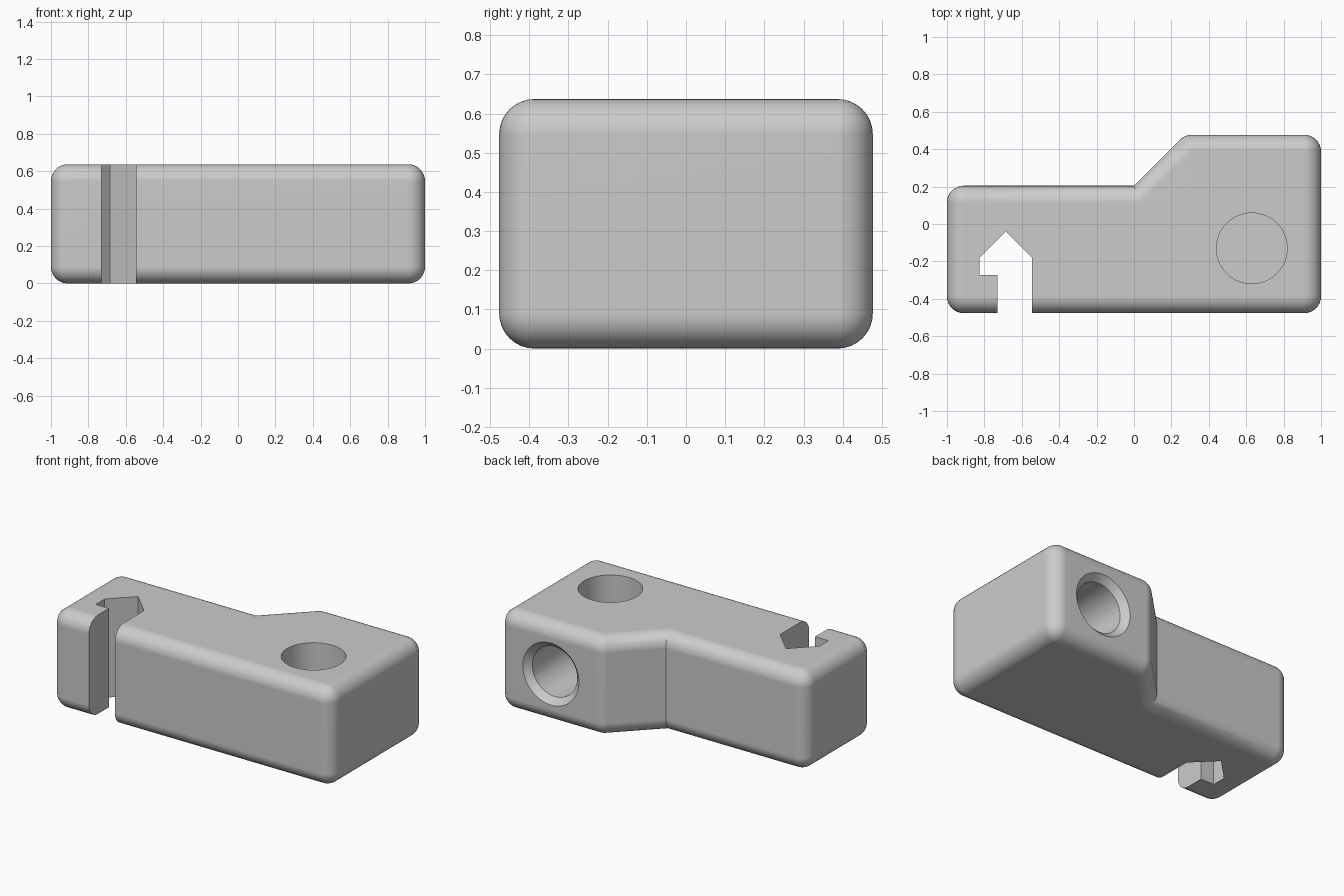
import bpy, bmesh, math
from mathutils import Vector, Matrix

cube = bpy.data.objects.get("Cube")
if cube:
    bpy.data.objects.remove(cube, do_unlink=True)

HEIGHT, RADIUS, STEPS = 0.637, 0.09, 8
HALF_Y = 0.477
HOLE_X, HOLE_Y = 0.63, -0.13

grey = bpy.data.materials.new("plain grey")
grey.use_nodes = True
grey.diffuse_color = (0.6, 0.6, 0.6, 1)
grey.node_tree.nodes["Principled BSDF"].inputs["Base Color"].default_value = (0.6, 0.6, 0.6, 1)


def make_object(name, bm):
    bmesh.ops.recalc_face_normals(bm, faces=bm.faces[:])
    mesh = bpy.data.meshes.new(name)
    bm.to_mesh(mesh)
    bm.free()
    mesh.materials.append(grey)
    obj = bpy.data.objects.new(name, mesh)
    bpy.context.collection.objects.link(obj)
    return obj


def rounded_ring(outline, spread):
    """Outline shrunk to its core, then grown by spread with round outer corners."""
    pts = [Vector(p) for p in outline]
    ring = []
    for i, p in enumerate(pts):
        a = (p - pts[i - 1]).normalized()
        b = (pts[(i + 1) % len(pts)] - p).normalized()
        n1, n2 = Vector((a.y, -a.x)), Vector((b.y, -b.x))
        miter = (n1 + n2) / (1 + n1.dot(n2))
        core = p - miter * RADIUS
        if a.cross(b) < 0:
            ring.append(core + miter * spread)
        else:
            ring += [core + n1.slerp(n2, k / STEPS) * spread for k in range(STEPS + 1)]
    return ring


def rounded_block(name, outline):
    bm = bmesh.new()
    quarter = [math.pi / 2 * k / STEPS for k in range(STEPS + 1)]
    levels = [(RADIUS - RADIUS * math.cos(t), RADIUS * math.sin(t)) for t in quarter]
    levels += [(HEIGHT - z, s) for z, s in reversed(levels)]
    rings = [[bm.verts.new((p.x, p.y, z)) for p in rounded_ring(outline, s)] for z, s in levels]
    for low, high in zip(rings, rings[1:]):
        for i in range(len(low)):
            bm.faces.new((low[i - 1], low[i], high[i], high[i - 1]))
    bm.faces.new(rings[0])
    bm.faces.new(rings[-1])
    bmesh.ops.remove_doubles(bm, verts=bm.verts[:], dist=1e-5)
    return make_object(name, bm)


def prism(name, outline, low, high):
    bm = bmesh.new()
    face = bm.faces.new([bm.verts.new((x, y, low)) for x, y in outline])
    top = bmesh.ops.extrude_face_region(bm, geom=[face])["geom"]
    bmesh.ops.translate(bm, vec=(0, 0, high - low),
                        verts=[g for g in top if isinstance(g, bmesh.types.BMVert)])
    return make_object(name, bm)


def round_cutter(name, r_start, r_end, start, end):
    """Cylinder or cone between two points."""
    start, end = Vector(start), Vector(end)
    axis = end - start
    turn = axis.to_track_quat('Z', 'Y').to_matrix().to_4x4()
    bm = bmesh.new()
    bmesh.ops.create_cone(bm, cap_ends=True, segments=64, radius1=r_start, radius2=r_end,
                          depth=axis.length, matrix=Matrix.Translation((start + end) / 2) @ turn)
    return make_object(name, bm)


def cut(target, cutter):
    cutter.hide_render = True
    mod = target.modifiers.new("cut", 'BOOLEAN')
    mod.operation, mod.solver, mod.object = 'DIFFERENCE', 'EXACT', cutter
    bpy.ops.object.modifier_apply(modifier=mod.name)
    bpy.data.objects.remove(cutter, do_unlink=True)


# Rounded body with a wider end
body = rounded_block("body", [(-1, -HALF_Y), (1, -HALF_Y), (1, HALF_Y),
                              (0.272, HALF_Y), (0, 0.205), (-1, 0.205)])
bpy.context.view_layer.objects.active = body
body.select_set(True)

# Hooked slot with a pointed inner end
cut(body, prism("slot_cutter", [(-0.73, -0.6), (-0.545, -0.6), (-0.545, -0.18), (-0.685, -0.04),
                                (-0.825, -0.18), (-0.825, -0.272), (-0.73, -0.272)], -0.1, 0.8))

# Blind hole in the top
cut(body, round_cutter("top_hole_cutter", 0.189, 0.189,
                       (HOLE_X, HOLE_Y, 0.1), (HOLE_X, HOLE_Y, 0.8)))

# Chamfered hole in the back, meeting the top hole
mid = HEIGHT / 2
cut(body, round_cutter("back_hole_cutter", 0.16, 0.16,
                       (HOLE_X, HOLE_Y, mid), (HOLE_X, 0.6, mid)))
cut(body, round_cutter("chamfer_cutter", 0.15, 0.22,
                       (HOLE_X, HALF_Y - 0.05, mid), (HOLE_X, HALF_Y + 0.02, mid)))

# Smooth fillets, crisp cut edges, flat faces
bpy.ops.object.shade_smooth_by_angle(angle=math.radians(30))
weighted = body.modifiers.new("flat faces", 'WEIGHTED_NORMAL')
weighted.keep_sharp = True
